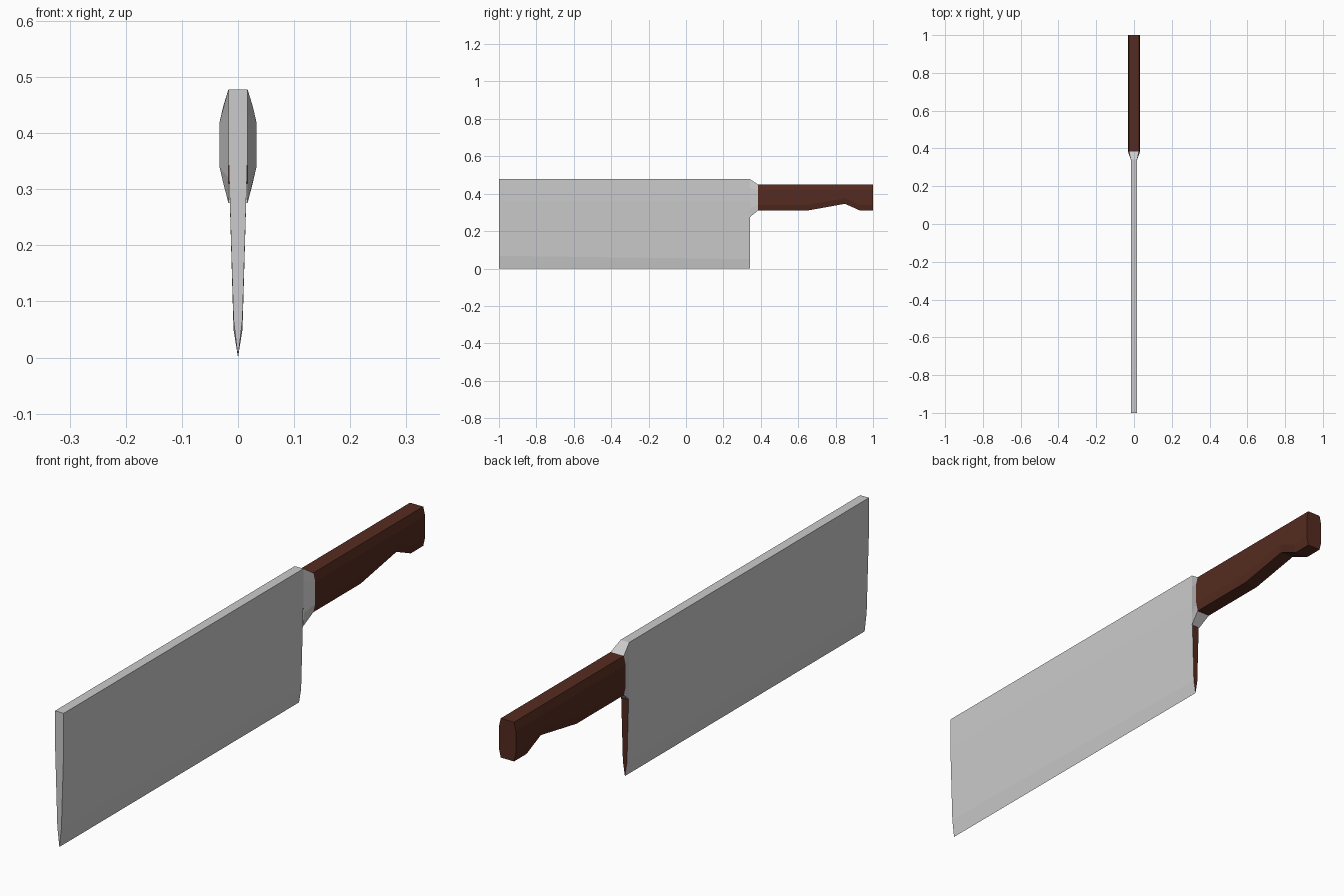
import bpy, bmesh

if "Cube" in bpy.data.objects:
    bpy.data.objects.remove(bpy.data.objects["Cube"])

wood = bpy.data.materials.new("dark_wood")
wood.diffuse_color = (0.09, 0.024, 0.014, 1)
wood.use_nodes = True
wood.node_tree.nodes["Principled BSDF"].inputs["Base Color"].default_value = wood.diffuse_color
steel = bpy.data.materials.new("steel")
steel.diffuse_color = (0.8, 0.8, 0.8, 1)
steel.use_nodes = True
steel.node_tree.nodes["Principled BSDF"].inputs["Base Color"].default_value = steel.diffuse_color


def loft(name, sections, mats, caps=(True, True)):
    """Bridge matching rings of (x, y, z) points into a flat-shaded solid."""
    bm = bmesh.new()
    rings = [[bm.verts.new(p) for p in s] for s in sections]
    n = len(rings[0])
    for a, b in zip(rings, rings[1:]):
        for i in range(n):
            j = (i + 1) % n
            bm.faces.new((a[i], a[j], b[j], b[i]))
    if caps[0]:
        bm.faces.new(rings[0][::-1])
    if caps[1]:
        bm.faces.new(rings[-1])
    bmesh.ops.recalc_face_normals(bm, faces=bm.faces)
    mesh = bpy.data.meshes.new(name)
    bm.to_mesh(mesh)
    bm.free()
    for m in mats:
        mesh.materials.append(m)
    obj = bpy.data.objects.new(name, mesh)
    bpy.context.collection.objects.link(obj)
    return obj


def blade_ring(y, bevel_z):
    right = [(0.008, bevel_z), (0.017, 0.36), (0.017, 0.478)]
    left = [(-x, z) for x, z in reversed(right)]
    return [(x, y, z) for x, z in [(0, 0)] + right + left]


def grip_ring(y, bottom, top, flat=0.026, wide=0.033, drop=0.03):
    right = [(flat, bottom), (wide, bottom + drop), (wide, top - drop), (flat, top)]
    left = [(-x, z) for x, z in reversed(right)]
    return [(x, y, z) for x, z in right + left]


# blade: wedge section with a ground edge, dark heel face
blade = loft("blade", [blade_ring(-1, 0.068), blade_ring(0.342, 0.05)], [steel, wood])
for face in blade.data.polygons:
    if face.normal.y > 0.9:
        face.material_index = 1

# bolster: flares from the blade thickness to the handle
loft("bolster", [grip_ring(0.342, 0.275, 0.478, 0.017, 0.017, 0.045),
                 grip_ring(0.385, 0.31, 0.449)], [steel], (False, False))

# handle: chamfered grip with a notch before the butt
handle_profile = [(0.385, 0.31), (0.65, 0.31), (0.85, 0.346), (0.93, 0.31), (1.0, 0.31)]
loft("handle", [grip_ring(y, b, 0.449) for y, b in handle_profile], [wood])
